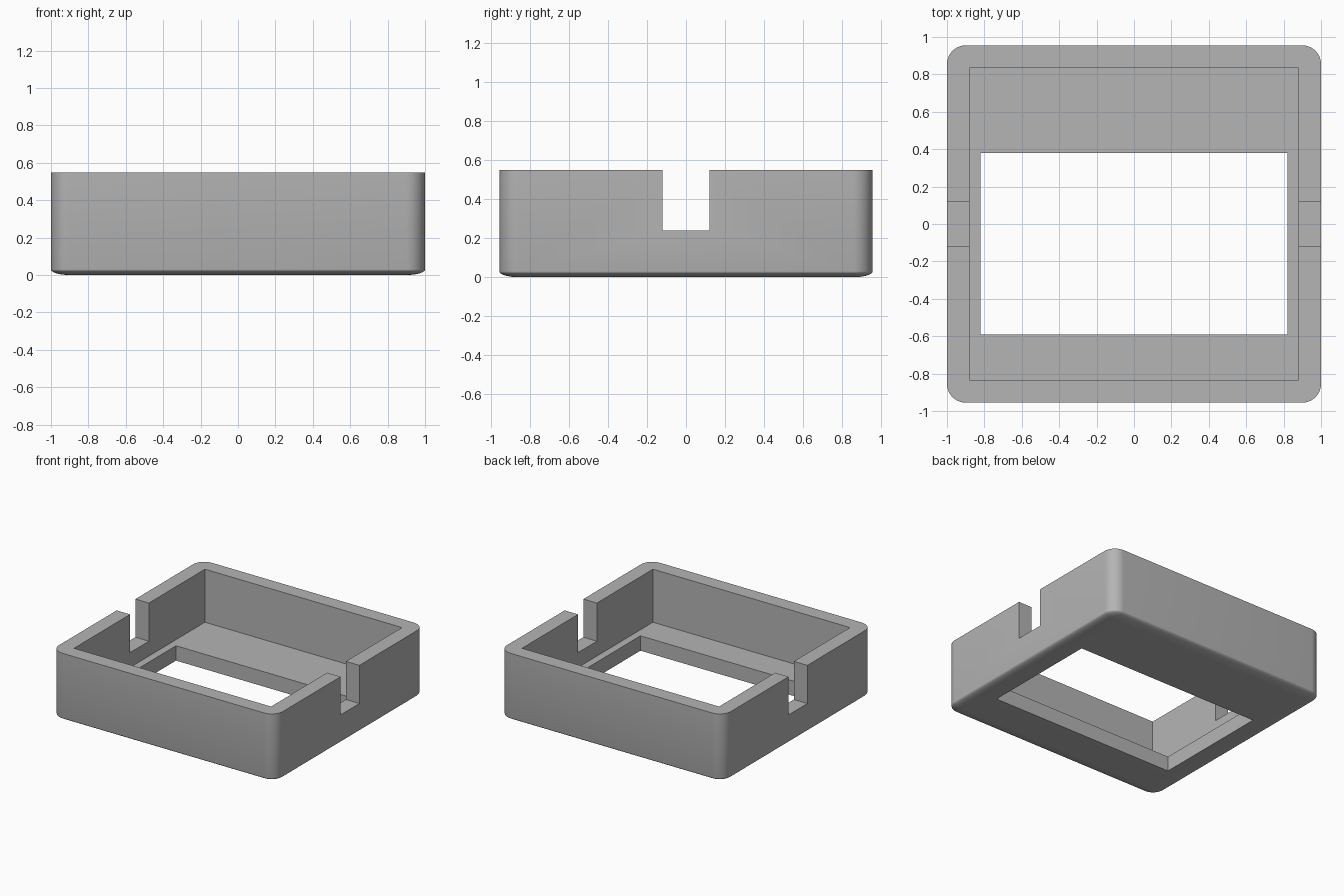
import bpy, bmesh, math

default = bpy.data.objects.get("Cube")
if default:
    bpy.data.objects.remove(default, do_unlink=True)

HALF_X, HALF_Y, HEIGHT = 1.0, 0.955, 0.548
WALL, FLOOR = 0.12, 0.12
RADIUS, EDGE_RISE = 0.1, 0.03
STEPS = 10

grey = bpy.data.materials.new("light grey")
grey.use_nodes = True
colour = (0.46, 0.46, 0.46, 1)
grey.diffuse_color = colour
grey.node_tree.nodes["Principled BSDF"].inputs["Base Color"].default_value = colour


def rounded_ring(bm, r, z):
    """Rounded rectangle of corner radius r around fixed corner centres."""
    ring = []
    for corner, (sx, sy) in enumerate([(1, 1), (-1, 1), (-1, -1), (1, -1)]):
        for i in range(STEPS + 1):
            a = (corner + i / STEPS) * math.pi / 2
            ring.append(bm.verts.new((sx * (HALF_X - RADIUS) + r * math.cos(a),
                                      sy * (HALF_Y - RADIUS) + r * math.sin(a), z)))
    return ring


def make_body():
    """Solid block with rounded corners and a shallow rounded bottom edge."""
    bm = bmesh.new()
    levels = []
    for i in range(1, STEPS + 1):
        a = i / STEPS * math.pi / 2
        levels.append((RADIUS * math.sin(a), EDGE_RISE * (1 - math.cos(a))))
    levels.insert(0, (RADIUS * 0.05, 0))
    levels.append((RADIUS, HEIGHT))
    rings = [rounded_ring(bm, r, z) for r, z in levels]
    for low, high in zip(rings, rings[1:]):
        for i in range(len(low)):
            j = (i + 1) % len(low)
            bm.faces.new((low[i], low[j], high[j], high[i]))
    bm.faces.new(rings[0][::-1])
    bm.faces.new(rings[-1])
    mesh = bpy.data.meshes.new("tray_frame")
    bm.to_mesh(mesh)
    bm.free()
    obj = bpy.data.objects.new("tray_frame", mesh)
    bpy.context.collection.objects.link(obj)
    mesh.materials.append(grey)
    return obj


def cut_box(body, name, low, high):
    """Subtract an axis-aligned box, given by two corners, from the body."""
    centre = [(a + b) / 2 for a, b in zip(low, high)]
    bpy.ops.mesh.primitive_cube_add(size=1, location=centre)
    cutter = bpy.context.object
    cutter.name = name
    cutter.scale = [b - a for a, b in zip(low, high)]
    cutter.hide_render = True
    mod = body.modifiers.new(name, "BOOLEAN")
    mod.operation = "DIFFERENCE"
    mod.solver = "EXACT"
    mod.object = cutter
    bpy.context.view_layer.objects.active = body
    bpy.ops.object.modifier_apply(modifier=mod.name)
    bpy.data.objects.remove(cutter, do_unlink=True)


body = make_body()
inner_x, inner_y = HALF_X - WALL, HALF_Y - WALL

# Open cavity, floor window, and one notch through both side walls
cut_box(body, "cavity_cutter", (-inner_x, -inner_y, FLOOR), (inner_x, inner_y, 1))
cut_box(body, "window_cutter", (-0.82, -0.59, -1), (0.82, 0.38, 0.3))
cut_box(body, "notch_cutter", (-2, -0.12, 0.24), (2, 0.12, 1))

# Smooth rounded edges, crisp cut edges
bpy.ops.object.select_all(action="DESELECT")
body.select_set(True)
bpy.context.view_layer.objects.active = body
bpy.ops.object.shade_smooth_by_angle(angle=math.radians(30))
